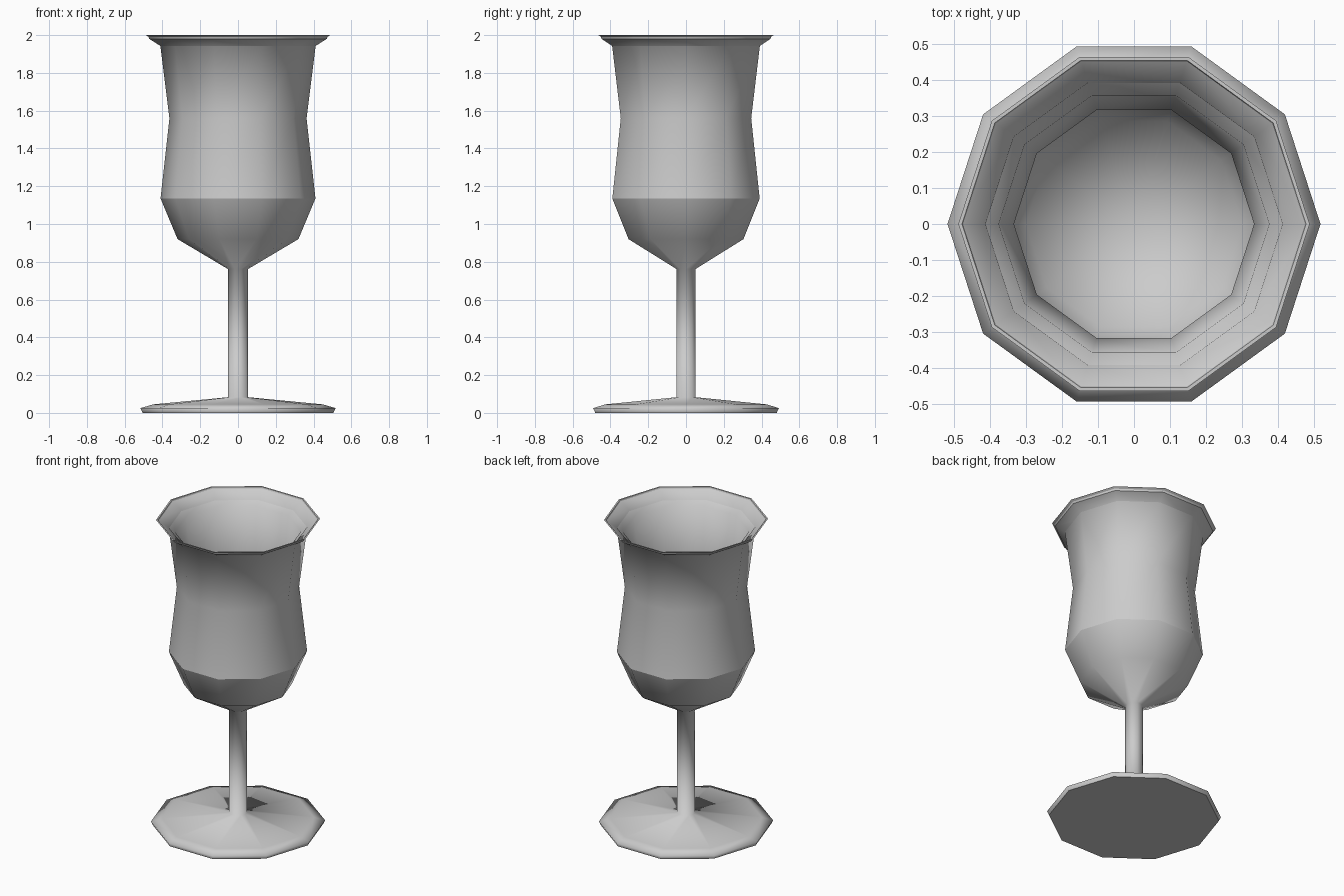
import bpy, bmesh, math

if "Cube" in bpy.data.objects:
    bpy.data.objects.remove(bpy.data.objects["Cube"])

SIDES = 10


def lathe(name, profile, sharp):
    """Revolve (radius, z) points; radius 0 closes to a single pole vertex."""
    bm = bmesh.new()
    rings = []
    for r, z in profile:
        if r == 0:
            rings.append([bm.verts.new((0, 0, z))] * SIDES)
        else:
            rings.append([bm.verts.new((r * math.cos(2 * math.pi * i / SIDES),
                                        r * math.sin(2 * math.pi * i / SIDES), z))
                          for i in range(SIDES)])
    for a, b in zip(rings, rings[1:]):
        for i in range(SIDES):
            j = (i + 1) % SIDES
            quad = list(dict.fromkeys((a[i], a[j], b[j], b[i])))
            bm.faces.new(quad).smooth = True
    # creased rings
    for k in sharp:
        for i in range(SIDES):
            edge = bm.edges.get((rings[k][i], rings[k][(i + 1) % SIDES]))
            edge.smooth = False
    bmesh.ops.recalc_face_normals(bm, faces=bm.faces)
    mesh = bpy.data.meshes.new(name)
    bm.to_mesh(mesh)
    bm.free()
    obj = bpy.data.objects.new(name, mesh)
    bpy.context.collection.objects.link(obj)
    return obj


# foot and stem, outer bowl, lip, inner bowl
foot_stem = [(0, 0), (0.505, 0), (0.517, 0.025), (0.45, 0.045), (0.054, 0.083)]
bowl_outer = [(0.054, 0.762), (0.32, 0.92), (0.41, 1.135), (0.363, 1.56), (0.412, 1.95)]
lip = [(0.487, 2.0), (0.477, 2.0), (0.47, 1.98)]
bowl_inner = [(0.375, 1.92), (0.333, 1.56), (0.377, 1.145), (0.30, 0.945), (0, 0.79)]

lathe("goblet", foot_stem + bowl_outer + lip + bowl_inner, sharp=[1, 7, 10, 11, 12])
